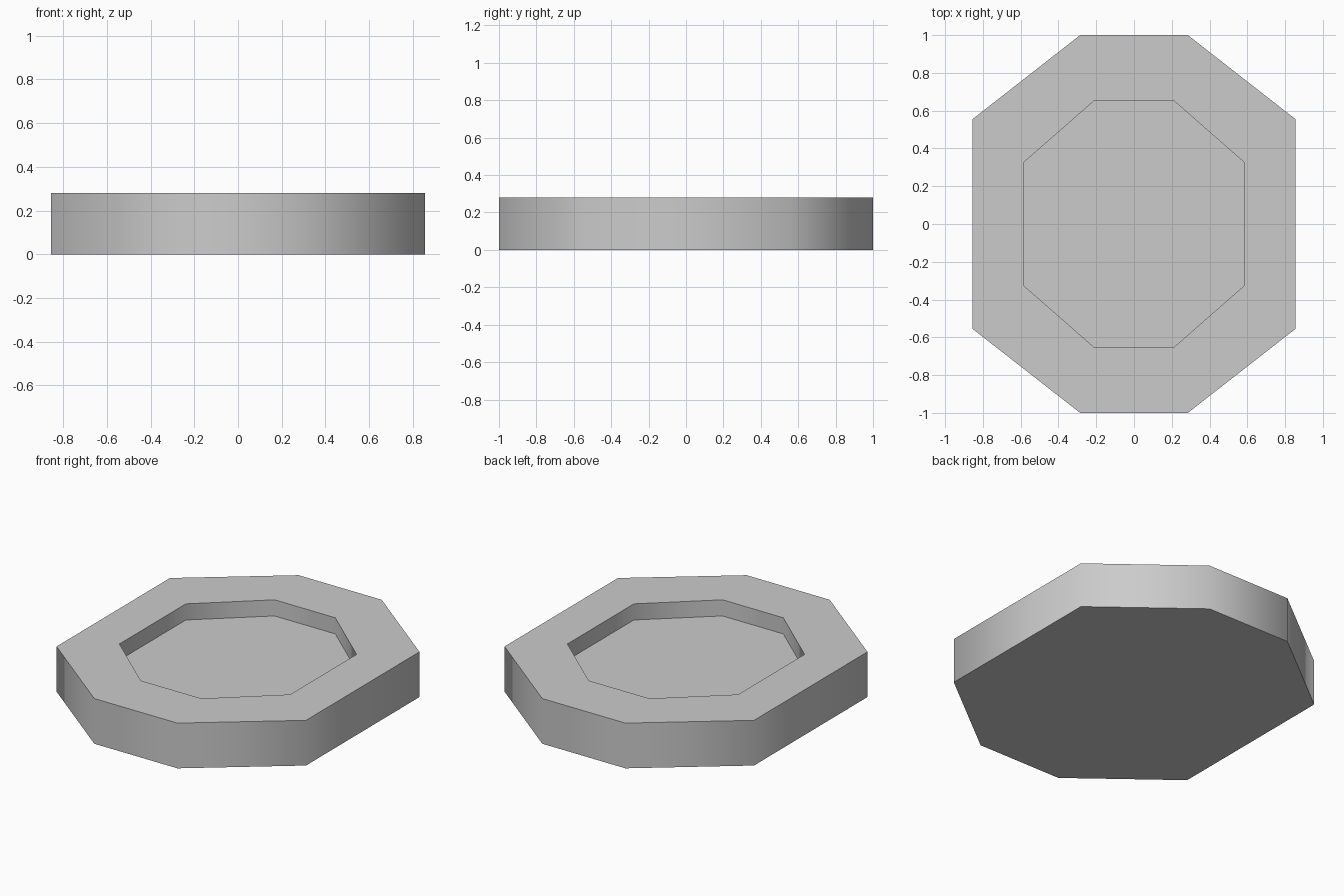
import bpy
import bmesh
import math

cube = bpy.data.objects.get("Cube")
if cube:
    bpy.data.objects.remove(cube, do_unlink=True)

HEIGHT, FLOOR = 0.28, 0.18

grey = bpy.data.materials.new("light grey")
grey.use_nodes = True
grey.diffuse_color = (0.6, 0.6, 0.6, 1)
grey.node_tree.nodes["Principled BSDF"].inputs["Base Color"].default_value = grey.diffuse_color


def octagon(bm, half_x, half_y, flat_x, flat_y, z):
    """Ring of eight vertices, counter-clockwise from above."""
    quarter = [(half_x, flat_y), (flat_x, half_y)]
    half = quarter + [(-x, y) for x, y in reversed(quarter)]
    ring = half + [(-x, -y) for x, y in half]
    return [bm.verts.new((x, y, z)) for x, y in ring]


def bridge(bm, lower, upper):
    """Quads joining two rings."""
    for i in range(8):
        j = (i + 1) % 8
        bm.faces.new((lower[i], lower[j], upper[j], upper[i]))


# Octagonal tray: outer wall, flat rim, recess wall and floor
outer = (0.855, 1.0, 0.285, 0.555)
inner = (0.585, 0.655, 0.208, 0.325)
bm = bmesh.new()
rings = [octagon(bm, *outer, 0), octagon(bm, *outer, HEIGHT),
         octagon(bm, *inner, HEIGHT), octagon(bm, *inner, FLOOR)]
for lower, upper in zip(rings, rings[1:]):
    bridge(bm, lower, upper)
bm.faces.new(list(reversed(rings[0])))
bm.faces.new(rings[-1])

mesh = bpy.data.meshes.new("octagonal_tray")
bm.to_mesh(mesh)
bm.free()
mesh.materials.append(grey)
tray = bpy.data.objects.new("octagonal_tray", mesh)
bpy.context.collection.objects.link(tray)

# Walls blend round the corners, rim and floor stay crisp
bpy.ops.object.select_all(action="DESELECT")
tray.select_set(True)
bpy.context.view_layer.objects.active = tray
bpy.ops.object.shade_smooth_by_angle(angle=math.radians(60))
